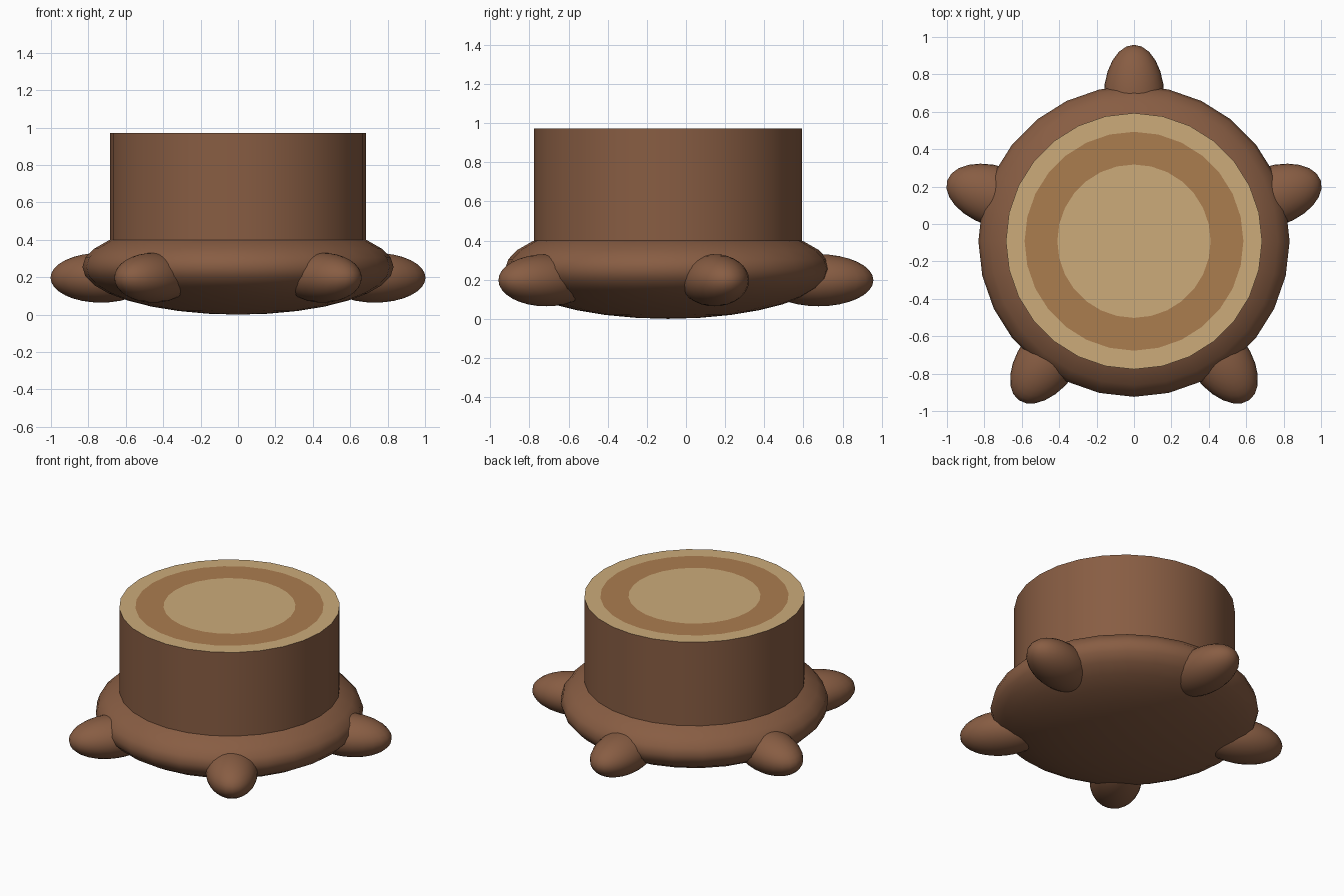
import bpy, bmesh, math
from mathutils import Matrix, Vector

if "Cube" in bpy.data.objects:
    bpy.data.objects.remove(bpy.data.objects["Cube"])

CY = -0.092          # stump axis in y
SIDES = 28


def material(name, rgb):
    lin = [((c / 255 + 0.055) / 1.055) ** 2.4 for c in rgb]
    m = bpy.data.materials.new(name)
    m.diffuse_color = (*lin, 1)
    m.use_nodes = True
    m.node_tree.nodes["Principled BSDF"].inputs["Base Color"].default_value = m.diffuse_color
    return m


bark = material("bark brown", (136, 93, 67))
pale = material("pale wood", (204, 171, 122))
ring = material("growth ring brown", (171, 125, 79))


def finish(bm, name, mats):
    mesh = bpy.data.meshes.new(name)
    bmesh.ops.recalc_face_normals(bm, faces=bm.faces)
    bm.to_mesh(mesh)
    bm.free()
    for m in mats:
        mesh.materials.append(m)
    ob = bpy.data.objects.new(name, mesh)
    bpy.context.collection.objects.link(ob)
    bpy.ops.object.select_all(action='DESELECT')
    ob.select_set(True)
    bpy.context.view_layer.objects.active = ob
    bpy.ops.object.shade_smooth_by_angle(angle=math.radians(40))
    return ob


def ellipsoid(name, centre, semi, yaw, u, v):
    bm = bmesh.new()
    mat = (Matrix.Translation(centre) @ Matrix.Rotation(yaw, 4, 'Z')
           @ Matrix.Diagonal((*semi, 1)))
    bmesh.ops.create_uvsphere(bm, u_segments=u, v_segments=v, radius=1, matrix=mat)
    return finish(bm, name, [bark])


# Trunk: side wall and a top cut made of concentric rings
bm = bmesh.new()
profile = [(0.685, 0.25), (0.685, 0.972), (0.585, 0.972), (0.41, 0.972)]
loops = []
for r, z in profile:
    loops.append([bm.verts.new((r * math.sin(2 * math.pi * i / SIDES),
                                CY + r * math.cos(2 * math.pi * i / SIDES), z))
                  for i in range(SIDES)])
for k in range(3):
    for i in range(SIDES):
        j = (i + 1) % SIDES
        f = bm.faces.new((loops[k][i], loops[k][j], loops[k + 1][j], loops[k + 1][i]))
        f.material_index = k          # bark wall, pale rim, brown ring
bm.faces.new(loops[-1]).material_index = 1
bm.faces.new(loops[0]).material_index = 0
finish(bm, "trunk", [bark, pale, ring])

# Swollen foot of the stump
ellipsoid("base_flare", Vector((0, CY, 0.255)), (0.832, 0.832, 0.255), math.pi / 2, SIDES, 16)

# Five stubby roots around the base
for k in range(5):
    a = math.radians(90 + 72 * k)
    centre = Vector((0.77 * math.cos(a), CY + 0.77 * math.sin(a), 0.197))
    ellipsoid(f"root_{k + 1}", centre, (0.28, 0.162, 0.133), a, 24, 16)
